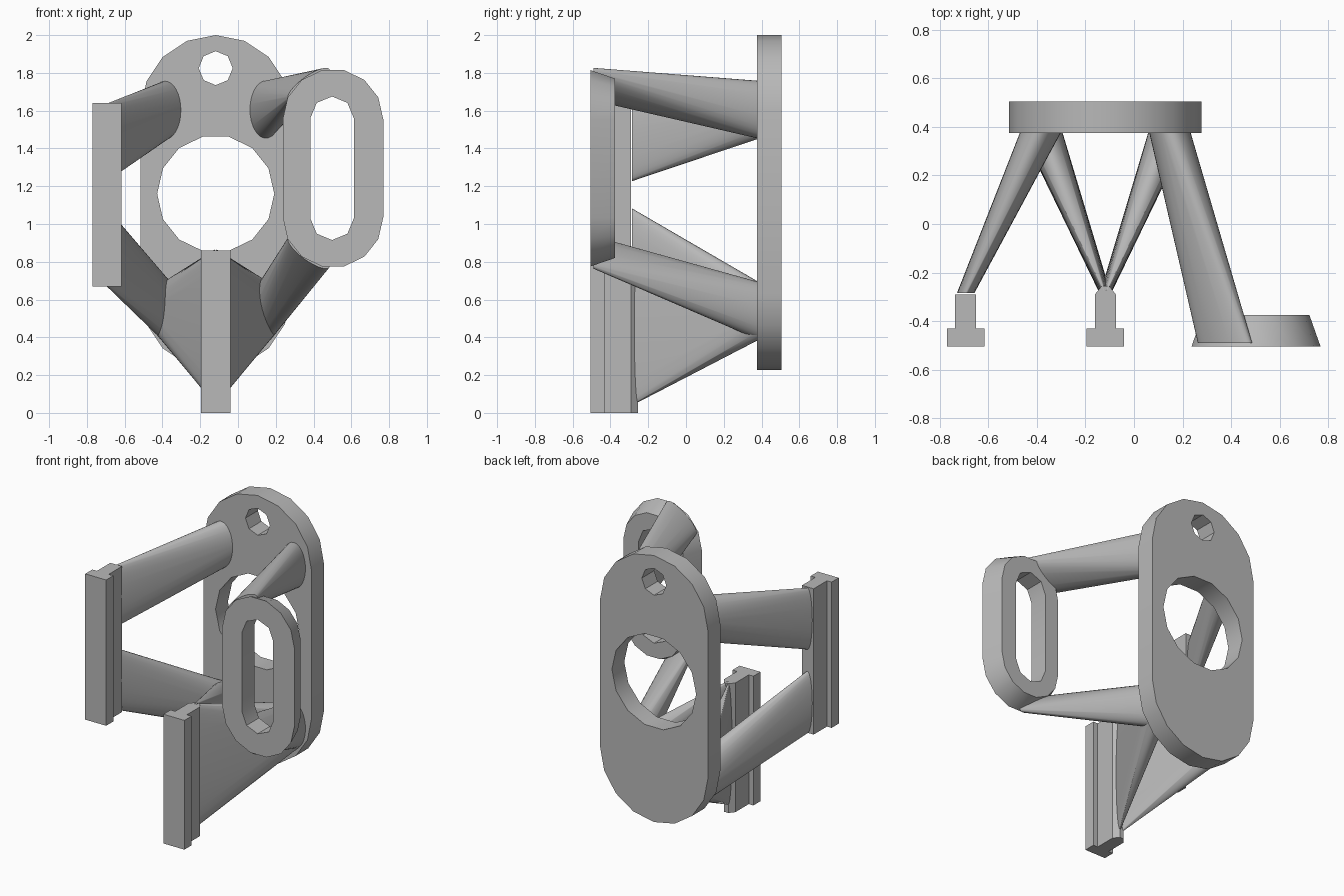
import bpy, bmesh
from math import pi, cos, sin, atan2, hypot
from mathutils import Vector

cube = bpy.data.objects.get("Cube")
if cube:
    bpy.data.objects.remove(cube)

GREY = (0.48, 0.48, 0.48, 1)
grey = bpy.data.materials.new("plain grey")
grey.use_nodes = True
grey.diffuse_color = GREY
grey.node_tree.nodes["Principled BSDF"].inputs["Base Color"].default_value = GREY


def finish(name, bm):
    bmesh.ops.recalc_face_normals(bm, faces=bm.faces)
    mesh = bpy.data.meshes.new(name)
    bm.to_mesh(mesh)
    bm.free()
    mesh.materials.append(grey)
    obj = bpy.data.objects.new(name, mesh)
    bpy.context.collection.objects.link(obj)
    return obj


def activate(obj):
    bpy.ops.object.select_all(action='DESELECT')
    obj.select_set(True)
    bpy.context.view_layer.objects.active = obj


def smooth(obj):
    activate(obj)
    bpy.ops.object.shade_smooth_by_angle(angle=pi / 6)


def prism(name, start, end):
    """Solid between two matching outlines."""
    bm = bmesh.new()
    a = [bm.verts.new(p) for p in start]
    b = [bm.verts.new(p) for p in end]
    bm.faces.new(a)
    bm.faces.new(b)
    for i in range(len(a)):
        j = (i + 1) % len(a)
        bm.faces.new((a[i], a[j], b[j], b[i]))
    return finish(name, bm)


def hull(name, points):
    bm = bmesh.new()
    for p in points:
        bm.verts.new(p)
    bmesh.ops.convex_hull(bm, input=bm.verts)
    smooth(finish(name, bm))


def slot(x, z, r, half, segs, y):
    """Upright round-ended outline; half is half its straight length."""
    pts = []
    for sign in (1, -1):
        for i in range(segs + 1):
            t = pi * i / segs
            pts.append((x + sign * r * cos(t), y, z + sign * (half + r * sin(t))))
    return pts


def ellipse(x, y, z, rx, rz, tilt=0, n=32):
    pts = []
    for i in range(n):
        u, v = rx * cos(2 * pi * i / n), rz * sin(2 * pi * i / n)
        pts.append((x + u * cos(tilt) - v * sin(tilt), y, z + u * sin(tilt) + v * cos(tilt)))
    return pts


def cut(obj, cutter):
    cutter.hide_render = True
    mod = obj.modifiers.new("hole", 'BOOLEAN')
    mod.object = cutter
    mod.solver = 'EXACT'
    activate(obj)
    bpy.ops.object.modifier_apply(modifier=mod.name)
    bpy.data.objects.remove(cutter)


MID = -0.118              # centre line of the back plate
BACK, FRONT = 0.375, -0.505

# Back plate with a large and a small hole
plate = prism("back_plate", slot(MID, 1.113, 0.397, 0.49, 8, BACK),
              slot(MID, 1.113, 0.397, 0.49, 8, 0.505))
for z, r, n in ((1.16, 0.31, 14), (1.825, 0.09, 8)):
    cut(plate, prism("cutter", ellipse(MID, 0.2, z, r, r, n=n),
                     ellipse(MID, 0.7, z, r, r, n=n)))
smooth(plate)

# Tapered slotted ring
RX, RZ = 0.503, 1.295
ring = prism("slotted_ring", slot(RX, RZ, 0.266, 0.26, 7, FRONT),
             slot(RX, RZ, 0.22, 0.26, 7, -0.375))
cut(ring, prism("cutter", slot(RX - 0.005, RZ, 0.115, 0.265, 4, -0.7),
                slot(RX - 0.005, RZ, 0.115, 0.265, 4, -0.2)))
smooth(ring)


# T-shaped upright rails
def rail(name, x, bottom, top, tip):
    side = [(0.077, FRONT), (0.077, -0.43), (0.043, -0.43), (0.043, -0.29)]
    if tip:
        side.append((0.015, -0.255))
    outline = side + [(-u, y) for u, y in reversed(side)]
    prism(name, [(x + u, y, bottom) for u, y in outline],
          [(x + u, y, top) for u, y in outline])


SIDE_X = -0.694
rail("right_rail", SIDE_X, 0.67, 1.64, False)
rail("centre_rail", MID, 0, 0.86, True)


# Struts fan out from four oval feet on the back plate
def strut(name, side, foot_z, end):
    hull(name, ellipse(MID + side * 0.264, BACK + 0.01, foot_z, 0.085, 0.153) + end)


UP, LOW = 1.605, 0.54
strut("right_upper_strut", -1, UP, ellipse(SIDE_X, -0.285, 1.432, 0.036, 0.205))
strut("right_lower_strut", -1, LOW, ellipse(SIDE_X, -0.285, 0.877, 0.036, 0.205))
for label, side in (("right", -1), ("left", 1)):
    strut("centre_" + label + "_strut", side, LOW,
          ellipse(MID + side * 0.005, -0.275, 0.455, 0.024, 0.41))
for label, sign, foot in (("upper", 1, UP), ("lower", -1, LOW)):
    strut("ring_" + label + "_strut", 1, foot,
          ellipse(0.375, -0.49, RZ + sign * 0.445, 0.135, 0.042, sign * 0.63))
